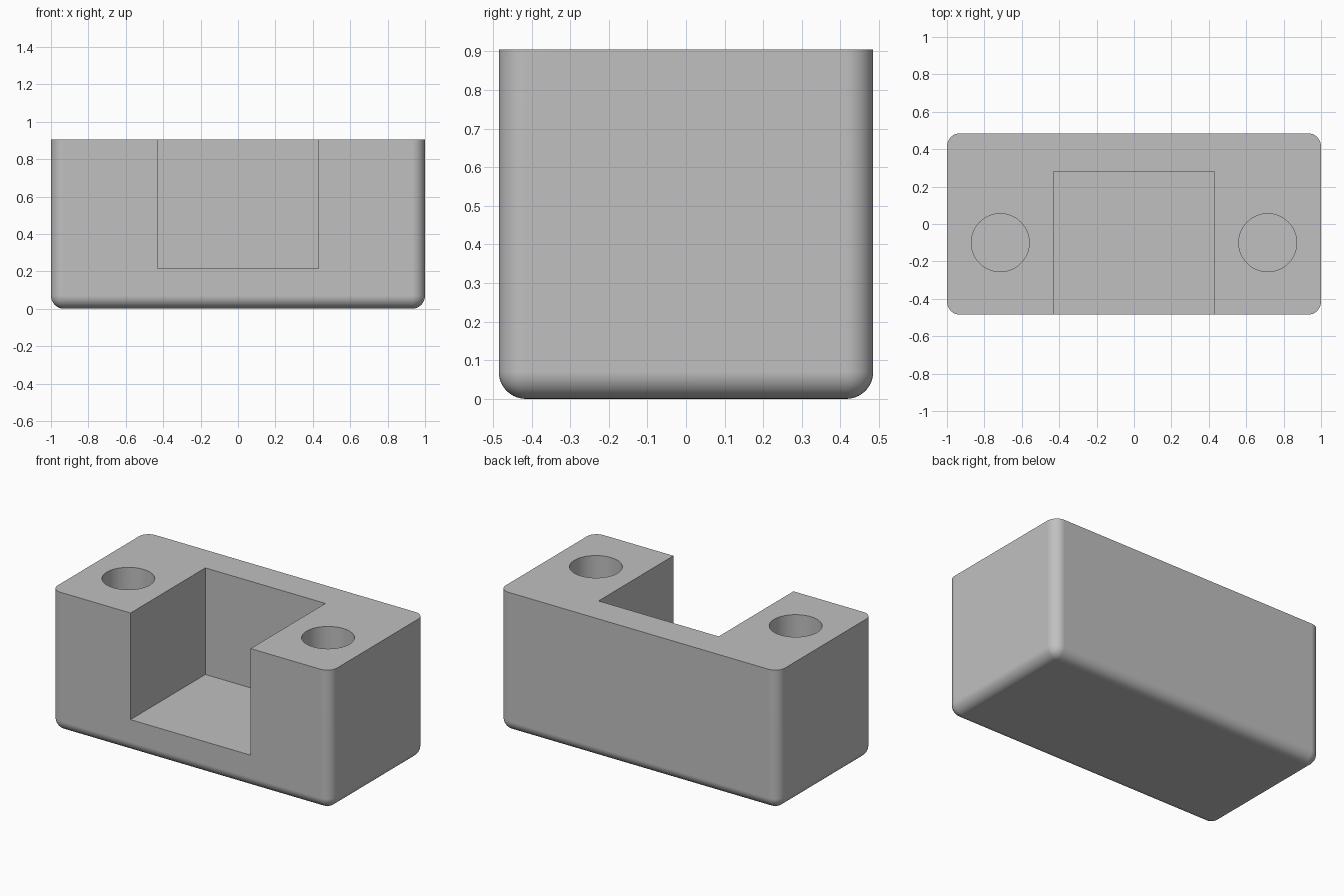
import bpy
import bmesh
import math
from mathutils import Matrix, Vector

default = bpy.data.objects.get("Cube")
if default:
    bpy.data.objects.remove(default, do_unlink=True)

WIDTH, DEPTH, HEIGHT = 2.0, 0.97, 0.905
RADIUS = 0.07
FLOOR = 0.215

grey = bpy.data.materials.new("plain_grey")
grey.use_nodes = True
grey.diffuse_color = (0.53, 0.53, 0.53, 1)
grey.node_tree.nodes["Principled BSDF"].inputs["Base Color"].default_value = (0.53, 0.53, 0.53, 1)


def add_object(name, bm):
    mesh = bpy.data.meshes.new(name)
    bm.to_mesh(mesh)
    bm.free()
    mesh.materials.append(grey)
    obj = bpy.data.objects.new(name, mesh)
    bpy.context.collection.objects.link(obj)
    return obj


def box(low, high):
    low, high = Vector(low), Vector(high)
    bm = bmesh.new()
    bmesh.ops.create_cube(bm, size=1, matrix=Matrix.Translation((low + high) / 2)
                          @ Matrix.Diagonal((high - low).to_4d()))
    return bm


# Block, rounded everywhere except around the top rim
bm = box((-WIDTH / 2, -DEPTH / 2, 0), (WIDTH / 2, DEPTH / 2, HEIGHT))
rounded = [e for e in bm.edges if min(v.co.z for v in e.verts) < HEIGHT / 2]
bmesh.ops.bevel(bm, geom=rounded, offset=RADIUS, segments=10, profile=0.5,
                affect='EDGES', clamp_overlap=True)
block = add_object("mounting_block", bm)

# Slot open to the front and top
cutters = [add_object("slot_cutter", box((-0.43, -1, FLOOR), (0.43, 0.28, 1.2)))]

# Blind round hole on each side
for side, x in (("left", 0.715), ("right", -0.715)):
    bm = bmesh.new()
    bmesh.ops.create_cone(bm, cap_ends=True, segments=64, radius1=0.155, radius2=0.155,
                          depth=1, matrix=Matrix.Translation((x, -0.1, FLOOR + 0.5)))
    cutters.append(add_object(side + "_hole_cutter", bm))

bpy.ops.object.select_all(action='DESELECT')
block.select_set(True)
bpy.context.view_layer.objects.active = block
for cutter in cutters:
    cutter.hide_render = True
    cut = block.modifiers.new(cutter.name, 'BOOLEAN')
    cut.operation = 'DIFFERENCE'
    cut.solver = 'EXACT'
    cut.object = cutter
    bpy.ops.object.modifier_apply(modifier=cut.name)
    bpy.data.objects.remove(cutter, do_unlink=True)

# Smooth roundings, crisp edges and flat large faces
bpy.ops.object.shade_smooth_by_angle(angle=math.radians(30))
normals = block.modifiers.new("flat_faces", 'WEIGHTED_NORMAL')
normals.keep_sharp = True
